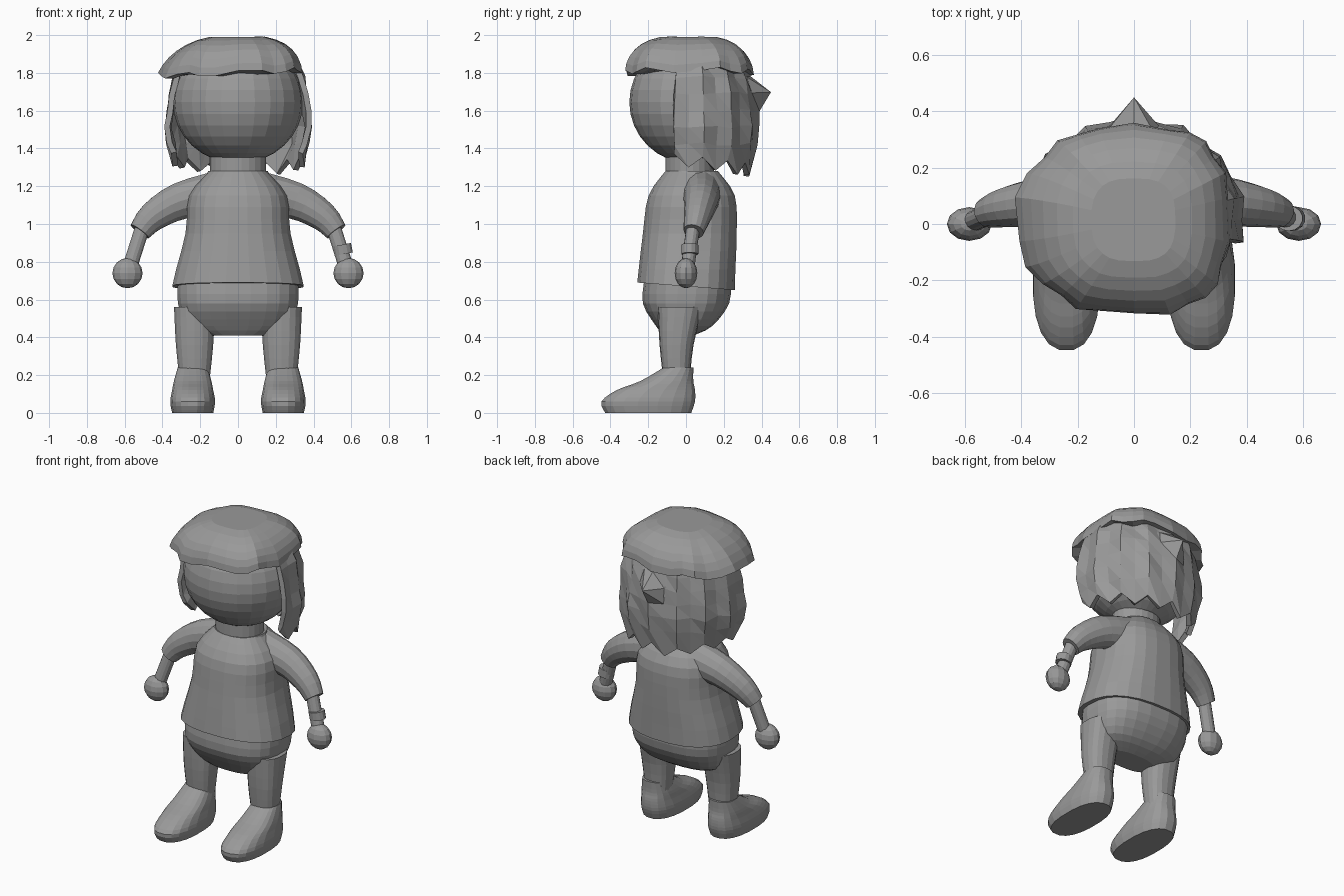
import bpy, bmesh, math, random
from mathutils import Vector

random.seed(4)
cube = bpy.data.objects.get("Cube")
if cube:
    bpy.data.objects.remove(cube, do_unlink=True)

grey = bpy.data.materials.new("clay grey")
grey.use_nodes = True
shade = 0.32
colour = (shade, shade, shade, 1)
grey.diffuse_color = colour
grey.node_tree.nodes["Principled BSDF"].inputs["Base Color"].default_value = colour


def finish(name, bm):
    bmesh.ops.recalc_face_normals(bm, faces=bm.faces)
    mesh = bpy.data.meshes.new(name)
    bm.to_mesh(mesh)
    bm.free()
    mesh.materials.append(grey)
    ob = bpy.data.objects.new(name, mesh)
    bpy.context.collection.objects.link(ob)
    return ob


def skin(name, rings):
    """Join closed rings of points and cap both ends."""
    bm = bmesh.new()
    rows = [[bm.verts.new(p) for p in ring] for ring in rings]
    for low, high in zip(rows, rows[1:]):
        for i in range(len(low)):
            bm.faces.new((low[i - 1], low[i], high[i], high[i - 1]))
    bm.faces.new(rows[0])
    bm.faces.new(rows[-1])
    return finish(name, bm)


def smooth_path(points, steps=3):
    """Rounded path through a few key points."""
    keys = [Vector(p) for p in points]
    last = len(keys) - 1
    path = []
    for i in range(last):
        start, end = keys[i], keys[i + 1]
        leave = (end - keys[max(i - 1, 0)]) / 2
        arrive = (keys[min(i + 2, last)] - start) / 2
        for step in range(steps):
            t = step / steps
            ease = t * t * (3 - 2 * t)
            path.append(start.lerp(end, ease) + leave * t * (1 - t) ** 2 - arrive * t * t * (1 - t))
    return path + [keys[-1]]


def oval(sides, power):
    """Unit outline running from round to boxy as the power rises."""
    for i in range(sides):
        angle = math.tau * (i + 0.5) / sides
        c, s = math.cos(angle), math.sin(angle)
        yield (math.copysign(abs(c) ** (2 / power), c), math.copysign(abs(s) ** (2 / power), s))


def stack(name, levels, x=0, sides=24, power=2.4, hem_drop=0):
    """Level cross-sections: height, half width, middle y, half depth."""
    rings = []
    for z, width, middle, depth in smooth_path(levels):
        drop = 0 if rings else hem_drop
        rings.append([(x + width * u, middle + depth * v, z - drop * (v + 1))
                      for u, v in oval(sides, power)])
    return skin(name, rings)


def limb(name, path, side, sides=14):
    """Round sections square to a path: x, y, z, radius."""
    points = smooth_path(path)
    last = len(points) - 1
    rings = []
    for i, point in enumerate(points):
        along = (points[min(i + 1, last)] - points[max(i - 1, 0)]).to_3d().normalized()
        across = Vector((0, 1, 0)).cross(along).normalized()
        depth = along.cross(across) * 0.9
        ring = [point.to_3d() + (across * u + depth * v) * point.w for u, v in oval(sides, 2)]
        rings.append([(side * p.x, p.y, p.z) for p in ring])
    return skin(name, rings)


def ball(name, centre, size, segments, rows):
    bm = bmesh.new()
    bmesh.ops.create_uvsphere(bm, u_segments=segments, v_segments=rows, radius=1)
    for vert in bm.verts:
        vert.co = Vector(c + s * k for c, s, k in zip(centre, size, vert.co))
    return finish(name, bm)


# Head, neck and collar
ball("head", (0, 0.03, 1.645), (0.345, 0.33, 0.325), 24, 16)
stack("neck", [(1.2, 0.15, 0.02, 0.13), (1.42, 0.15, 0.02, 0.13)], power=2)
stack("collar", [(1.25, 0.17, 0.03, 0.15), (1.28, 0.16, 0.03, 0.14)], power=2)

# Shirt with a flared hem
stack("shirt", [(0.69, 0.35, 0, 0.26), (0.95, 0.28, 0.02, 0.25), (1.15, 0.26, 0.03, 0.23),
                (1.28, 0.15, 0.03, 0.14)], hem_drop=0.02)

# Trousers seat
stack("trousers_seat", [(0.41, 0.16, -0.04, 0.08), (0.46, 0.27, -0.01, 0.15),
                        (0.58, 0.32, 0, 0.23), (0.72, 0.32, 0.01, 0.23)], power=2.6)

for side, label in ((1, "left"), (-1, "right")):
    # Sleeve, bare arm and hand
    limb(label + "_sleeve", [(0.12, 0.08, 1.16, 0.12), (0.31, 0.08, 1.12, 0.1),
                             (0.45, 0.06, 1.04, 0.08), (0.52, 0.04, 0.96, 0.06)], side)
    limb(label + "_arm", [(0.5, 0.04, 1, 0.04), (0.57, 0.01, 0.78, 0.04)], side)
    ball(label + "_hand", (side * 0.585, 0, 0.74), (0.08, 0.06, 0.08), 12, 8)

    # Trouser leg
    stack(label + "_leg", [(0.17, 0.08, -0.05, 0.07), (0.36, 0.1, -0.05, 0.09),
                           (0.56, 0.11, -0.03, 0.12)], x=side * 0.23, sides=18)

    # Shoe with a long rounded toe
    stack(label + "_shoe", [(0, 0.11, -0.2, 0.23), (0.06, 0.12, -0.2, 0.25), (0.12, 0.11, -0.16, 0.21),
                            (0.17, 0.1, -0.1, 0.14), (0.24, 0.08, -0.04, 0.08)],
          x=side * 0.24, sides=20)

# Wristband
limb("wristband", [(0.55, 0.02, 0.89, 0.05), (0.56, 0.02, 0.84, 0.05)], 1)

# Hair shell round the sides and back, with ragged ends
bm = bmesh.new()
columns, levels = 17, 7
grid = []
for level in range(levels):
    t = level / (levels - 1)
    width = 0.31 + 0.06 * math.sin(2.6 * t)
    row = []
    for i in range(columns):
        angle = math.radians(-14 + 208 * i / (columns - 1))
        tuft = 1 if i % 2 == 0 else -1
        grow = 1 + 0.025 * tuft + random.uniform(-0.025, 0.025)
        x = width * grow * math.cos(angle)
        y = 0.02 + (width - 0.03) * grow * math.sin(angle)
        z = 1.86 - 0.52 * t + random.uniform(-0.01, 0.01)
        if level == levels - 1:
            z += 0.03 * tuft - 0.05 * max(0, math.sin(angle))
        if level == 2 and i == columns // 2:
            y = 0.435
        row.append(bm.verts.new((x, y, z)))
    grid.append(row)
for upper, lower in zip(grid, grid[1:]):
    for i in range(columns - 1):
        bm.faces.new((upper[i], upper[i + 1], lower[i + 1]))
        bm.faces.new((upper[i], lower[i + 1], lower[i]))
hair = finish("back_hair", bm)
shell = hair.modifiers.new("thickness", "SOLIDIFY")
shell.thickness = 0.03
shell.offset = 0

# Domed top hair with an uneven brim, swept out to the right
rings = []
for step in range(-1, 7):
    rise = max(step, 0) * math.pi / 15
    size = 0.85 if step < 0 else math.cos(rise) ** 0.7
    brim = 1 - math.sin(rise)
    ring = []
    for i, (u, v) in enumerate(oval(26, 2.9)):
        ragged = 1 + 0.03 * brim * math.sin(i * 2.3)
        sweep = 0.09 * brim * max(0, -u) ** 3 * (1 - v * v)
        x = 0.335 * u * size * ragged - sweep
        y = 0.015 + 0.335 * v * size * ragged
        wave = 0.015 * brim * (math.sin(i * 1.7) + u)
        ring.append((x, y, 1.8 + 0.2 * math.sin(rise) + wave))
    rings.append(ring)
skin("top_hair", rings)
